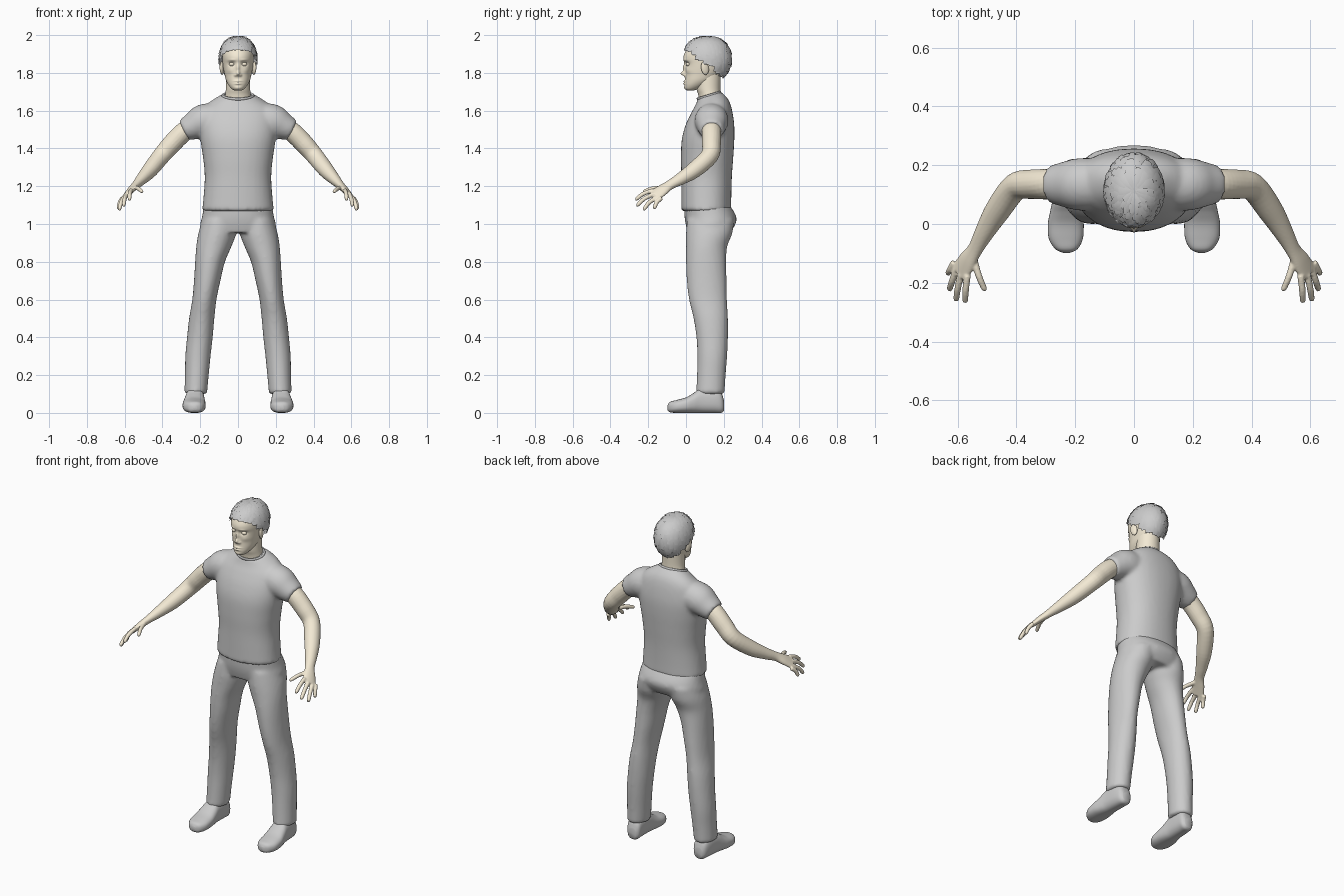
import bpy, bmesh, math, random
from mathutils import Vector

if "Cube" in bpy.data.objects:
    bpy.data.objects.remove(bpy.data.objects["Cube"])

random.seed(4)
skin_mat = bpy.data.materials.new("skin")
skin_mat.diffuse_color = (0.9, 0.82, 0.66, 1)
skin_mat.use_nodes = True
skin_mat.node_tree.nodes["Principled BSDF"].inputs["Base Color"].default_value = skin_mat.diffuse_color


def spline(rows, n):
    """Catmull-Rom interpolation of tuples, n steps per span."""
    out = []
    for i in range(len(rows) - 1):
        a, b, c, d = (rows[max(i - 1, 0)], rows[i], rows[i + 1], rows[min(i + 2, len(rows) - 1)])
        for k in range(n):
            t = k / n
            out.append([q + 0.5 * t * (r - p + t * (2 * p - 5 * q + 4 * r - s + t * (3 * (q - r) + s - p)))
                        for p, q, r, s in zip(a, b, c, d)])
    return out + [list(rows[-1])]


def skin(bm, rings):
    vs = [[bm.verts.new(p) for p in ring] for ring in rings]
    n = len(vs[0])
    for a, b in zip(vs, vs[1:]):
        for i in range(n):
            bm.faces.new((a[i], a[(i + 1) % n], b[(i + 1) % n], b[i]))
    bm.faces.new(vs[0][::-1])
    bm.faces.new(vs[-1])


def slab(bm, rows, axis="z", n=40, p=0.9, s=1, steps=5):
    """Stacked oval sections: (level, centre x, half width, low, high, slope)."""
    rings = []
    for w, c, hw, lo, hi, sl in spline([tuple(r) + (0,) * (6 - len(r)) for r in rows], steps):
        ring = []
        for i in range(n):
            a = math.tau * i / n
            u = math.copysign(abs(math.cos(a)) ** p, math.cos(a)) * hw
            v = math.copysign(abs(math.sin(a)) ** p, math.sin(a)) * (hi - lo) / 2
            m = (lo + hi) / 2 + v
            ring.append((s * (c + u), m, w + sl * v) if axis == "z" else (s * (c + u), w, m))
        rings.append(ring)
    skin(bm, rings)


def tube(bm, pts, up, s=1, n=20, steps=5):
    """Oval tube along a path: (x, y, z, thickness, width along up)."""
    rows, rings = spline(pts, steps), []
    for k, r in enumerate(rows):
        t = Vector(rows[min(k + 1, len(rows) - 1)][:3]) - Vector(rows[max(k - 1, 0)][:3])
        a = Vector(up).cross(t).normalized()
        b = t.cross(a).normalized()
        ring = [Vector(r[:3]) + a * r[3] * math.cos(math.tau * i / n) + b * r[4] * math.sin(math.tau * i / n)
                for i in range(n)]
        rings.append([(s * v.x, v.y, v.z) for v in ring])
    skin(bm, rings)


def finish(name, bm, voxel=0, mat=None, iters=4, fix=True):
    if fix:
        bmesh.ops.recalc_face_normals(bm, faces=bm.faces)
    me = bpy.data.meshes.new(name)
    bm.to_mesh(me)
    bm.free()
    for f in me.polygons:
        f.use_smooth = True
    ob = bpy.data.objects.new(name, me)
    bpy.context.collection.objects.link(ob)
    if mat:
        me.materials.append(mat)
    if voxel:  # fuse overlapping pieces into one soft surface
        m = ob.modifiers.new("fuse", "REMESH")
        m.mode, m.voxel_size, m.use_smooth_shade = "VOXEL", voxel, True
        m = ob.modifiers.new("soften", "SMOOTH")
        m.factor, m.iterations = 0.5, iters
    return ob


def ball(name, loc, scale, mat=None, rot=(0, 0, 0)):
    bpy.ops.mesh.primitive_uv_sphere_add(segments=20, ring_count=12, radius=1, location=loc, rotation=rot)
    ob = bpy.context.object
    ob.name, ob.scale = name, scale
    bpy.ops.object.shade_smooth()
    if mat:
        ob.data.materials.append(mat)


# shirt: torso and both sleeves
bm = bmesh.new()
slab(bm, [(1.068, 0, .19, -.025, .24), (1.15, 0, .182, -.025, .24), (1.25, 0, .176, -.025, .243),
          (1.35, 0, .185, -.027, .25), (1.45, 0, .2, -.022, .256), (1.53, 0, .205, 0, .255),
          (1.6, 0, .19, .028, .242, .1), (1.64, 0, .155, .047, .225, .2),
          (1.665, 0, .115, .056, .2, .3), (1.682, 0, .085, .062, .183, .3)])
for s in (1, -1):
    tube(bm, [(.09, .135, 1.555, .085, .085), (.18, .135, 1.545, .09, .09),
              (.24, .135, 1.517, .073, .077), (.288, .135, 1.494, .057, .062)], (0, 1, 0), s, 28)
finish("shirt", bm, .011, iters=5)
bpy.ops.mesh.primitive_torus_add(major_radius=.08, minor_radius=.007, major_segments=40, minor_segments=8,
                                 location=(0, .122, 1.679), rotation=(.29, 0, 0))
bpy.context.object.name = "collar"
bpy.context.object.scale = (1, .78, 1.2)
bpy.ops.object.shade_smooth()

# trousers: hips and both legs
bm = bmesh.new()
slab(bm, [(1.1, 0, .18, -.01, .232), (1.04, 0, .19, -.008, .266), (1, 0, .2, -.002, .262), (.955, 0, .2, .01, .235)])
for s in (1, -1):
    slab(bm, [(1.02, .1, .09, .005, .255), (.95, .11, .1, .0, .245), (.88, .128, .093, 0, .218),
              (.8, .148, .079, 0, .213), (.7, .163, .07, .004, .215), (.6, .178, .064, .016, .217),
              (.5, .192, .067, .04, .222), (.4, .202, .068, .055, .222), (.3, .212, .067, .06, .218),
              (.2, .218, .063, .058, .21), (.1, .224, .06, .053, .204)], s=s, p=1)
finish("trousers", bm, .011)

for s, side in ((1, "left"), (-1, "right")):
    # shoe
    bm = bmesh.new()
    slab(bm, [(-.098, .23, .012, .015, .04), (-.085, .23, .038, .003, .058), (-.05, .232, .058, 0, .068),
              (0, .232, .061, 0, .082), (.04, .23, .056, 0, .105), (.08, .228, .05, 0, .13),
              (.15, .225, .046, 0, .13), (.185, .222, .04, 0, .11), (.2, .222, .025, .01, .07)],
         "y", 32, .8, s)
    finish("shoe_" + side, bm)

    # arm, palm and fingers
    spread = (.58, .64, -.51)
    bm = bmesh.new()
    tube(bm, [(.23, .135, 1.525, .05, .05), (.29, .135, 1.485, .052, .052), (.35, .135, 1.425, .051, .05),
              (.405, .125, 1.362, .047, .047), (.465, .045, 1.287, .042, .044), (.51, -.03, 1.238, .031, .034),
              (.54, -.085, 1.207, .022, .028), (.567, -.125, 1.18, .018, .036),
              (.593, -.168, 1.15, .013, .042)], spread, s)
    for tip, base in (((.575, -.268, 1.13), (.567, -.175, 1.178)), ((.606, -.262, 1.097), (.59, -.172, 1.158)),
                      ((.629, -.226, 1.076), (.605, -.155, 1.14)), ((.634, -.17, 1.082), (.612, -.13, 1.137)),
                      ((.507, -.228, 1.172), (.546, -.115, 1.192))):
        a, b = Vector(base), Vector(tip)
        k = a.lerp(b, .5) + Vector((.002, -.004, .006))
        tube(bm, [(*a, .012, .012), (*k, .0115, .0115), (*a.lerp(b, .93), .01, .01), (*b, .005, .005)], spread, s, 12)
    finish("arm_" + side, bm, .0045, skin_mat, 3)

    # ear and eye
    ball("ear_" + side, (s * .085, .1, 1.825), (.011, .021, .036), skin_mat, (.2, 0, s * .3))
    ball("eye_" + side, (s * .033, .012, 1.846), (.015, .013, .011), skin_mat)

# neck
bm = bmesh.new()
slab(bm, [(1.6, 0, .078, .075, .2), (1.68, 0, .068, .066, .185), (1.72, 0, .064, .055, .182),
          (1.8, 0, .062, .05, .185)], p=1)
finish("neck", bm, mat=skin_mat)

# head with the face pressed in: (x, z, x size, z size, push toward the front)
bm = bmesh.new()
slab(bm, [(1.706, 0, .018, .008, .04), (1.716, 0, .034, -.004, .07), (1.735, 0, .05, -.008, .11),
          (1.76, 0, .063, -.006, .15), (1.79, 0, .071, -.004, .18), (1.82, 0, .077, -.005, .2),
          (1.85, 0, .081, -.008, .215), (1.88, 0, .083, -.014, .222), (1.91, 0, .083, -.004, .222),
          (1.945, 0, .074, .02, .205), (1.97, 0, .052, .05, .17), (1.98, 0, .02, .09, .13)],
     n=110, p=.95, steps=8)
bumps = [(0, 1.796, .010, .012, .024), (0, 1.825, .008, .022, .012), (0, 1.756, .02, .0045, .008),
         (0, 1.743, .017, .005, .008), (0, 1.72, .02, .01, .004)]
for s in (1, -1):
    bumps += [(s * .033, 1.848, .017, .012, -.013), (s * .032, 1.868, .02, .006, .004),
              (s * .014, 1.788, .006, .007, .009), (s * .045, 1.812, .018, .015, .004)]
for v in bm.verts:
    if v.co.y < .08:
        v.co.y -= sum(h * math.exp(-((v.co.x - x) / a) ** 2 - ((v.co.z - z) / b) ** 2) for x, z, a, b, h in bumps)
finish("head", bm, mat=skin_mat)


# hair: scalp shell plus overlapping short locks
def hair_point(az, polar, r):
    q = max(math.sin(polar), 0) ** .82
    return Vector((.102 * r * q * math.sin(az), .112 - .13 * r * q * math.cos(az), 1.872 + .123 * r * math.cos(polar)))


def hairline(az):
    t = abs((az + math.pi) % math.tau - math.pi) / math.pi
    keys = [(0, 62), (.25, 68), (.45, 95), (.55, 100), (.72, 130), (1, 142)]
    for (a, p), (b, q) in zip(keys, keys[1:]):
        if t <= b:
            return math.radians(p + (q - p) * (t - a) / (b - a))


bm = bmesh.new()
N, M = 48, 16
grid = [[bm.verts.new(hair_point(math.tau * i / N, max(hairline(math.tau * i / N) * j / M, .01), .975))
         for i in range(N)] for j in range(M + 1)]
for a, b in zip(grid, grid[1:]):
    for i in range(N):
        bm.faces.new((a[i], b[i], b[(i + 1) % N], a[(i + 1) % N]))
bm.faces.new(grid[0])
finish("hair_scalp", bm)

bm = bmesh.new()
for row in range(9):
    count = int(8 + 20 * math.sin(math.pi * (row + .6) / 11))
    for k in range(count):
        az = math.tau * (k + random.uniform(-.3, .3)) / count
        end = hairline(az)
        p0 = end * (row + random.uniform(-.2, .3)) / 9 + .05
        length, half = end / 9 * 1.9, .6 * math.tau / count
        twist, lift = random.uniform(-.12, .12), random.uniform(.02, .05)
        strip = []
        for j in range(5):
            t = j / 4
            p = min(p0 + length * t, end + .06)
            w = half * (1 - .45 * t)
            strip.append([bm.verts.new(hair_point(az + twist * t + e * w, p, .985 + lift * t + (.008 if e == 0 else 0)))
                          for e in (-1, 0, 1)])
        for a, b in zip(strip, strip[1:]):
            for i in (0, 1):
                bm.faces.new((a[i], b[i], b[i + 1], a[i + 1]))
finish("hair_locks", bm, fix=False)
